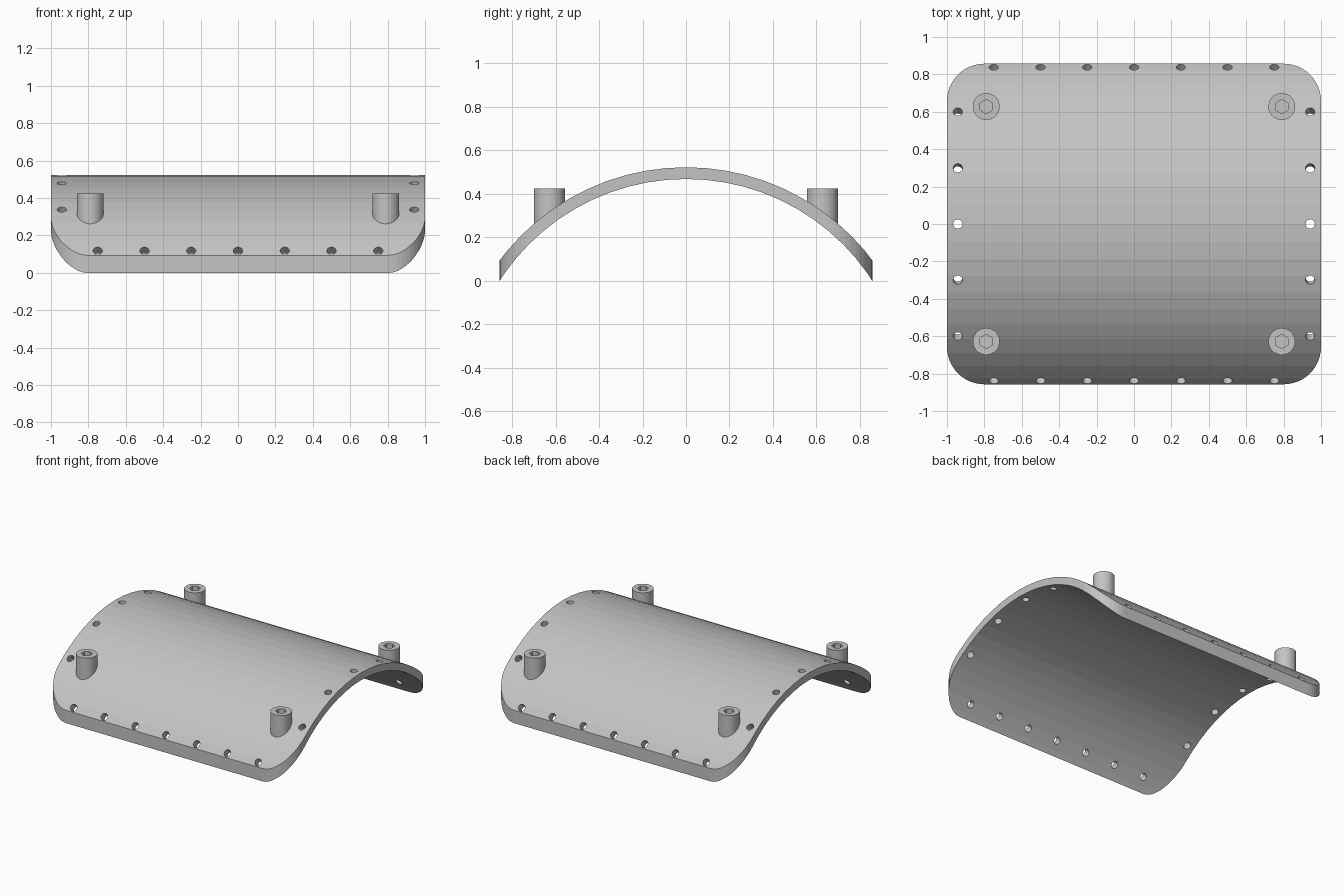
import bpy, bmesh, math
from mathutils import Matrix, Vector

cube = bpy.data.objects.get("Cube")
if cube:
    bpy.data.objects.remove(cube, do_unlink=True)

R_OUT, R_IN, AXIS_Z = 1.0735, 1.0195, -0.5515
HALF_X, HALF_Y, CORNER = 1.0, 0.857, 0.2

grey = bpy.data.materials.new("plain grey")
grey.use_nodes = True
colour = (0.55, 0.55, 0.55, 1)
grey.diffuse_color = colour
grey.node_tree.nodes["Principled BSDF"].inputs["Base Color"].default_value = colour


def make_object(name, bm):
    bmesh.ops.recalc_face_normals(bm, faces=bm.faces)
    mesh = bpy.data.meshes.new(name)
    bm.to_mesh(mesh)
    bm.free()
    mesh.materials.append(grey)
    obj = bpy.data.objects.new(name, mesh)
    bpy.context.collection.objects.link(obj)
    return obj


def prism(points, direction):
    bm = bmesh.new()
    face = bm.faces.new([bm.verts.new(p) for p in points])
    result = bmesh.ops.extrude_face_region(bm, geom=[face])
    moved = [v for v in result["geom"] if isinstance(v, bmesh.types.BMVert)]
    bmesh.ops.translate(bm, verts=moved, vec=direction)
    return bm


def apply_boolean(obj, cutter, operation):
    cutter.hide_render = True
    mod = obj.modifiers.new("cut", 'BOOLEAN')
    mod.operation, mod.object, mod.solver = operation, cutter, 'EXACT'
    graph = bpy.context.evaluated_depsgraph_get()
    mesh = bpy.data.meshes.new_from_object(obj.evaluated_get(graph))
    obj.modifiers.clear()
    obj.data = mesh
    bpy.data.objects.remove(cutter, do_unlink=True)


# Curved panel: an arched strip swept along x
def arc(radius, degrees):
    return [(-1.1, radius * math.sin(math.radians(a)),
             AXIS_Z + radius * math.cos(math.radians(a))) for a in degrees]


steps = range(-65, 66, 5)
panel = make_object("curved_panel", prism(
    arc(R_OUT, steps) + arc(R_IN, reversed(steps)), Vector((2.2, 0, 0))))

# Rounded rectangular outline trims the panel
outline = []
for quarter, (sx, sy) in enumerate([(1, 1), (-1, 1), (-1, -1), (1, -1)]):
    for i in range(13):
        a = math.pi / 2 * (quarter + i / 12)
        outline.append((sx * (HALF_X - CORNER) + CORNER * math.cos(a),
                        sy * (HALF_Y - CORNER) + CORNER * math.sin(a), -1))
apply_boolean(panel, make_object("outline_cutter", prism(outline, Vector((0, 0, 2)))), 'INTERSECT')

# Screw holes around the rim, drilled toward the arch axis
holes = [(x, a) for x in (-0.942, 0.942) for a in (-34, -16.2, 0, 16.2, 34)]
holes += [(i * 0.25, a) for i in range(-3, 4) for a in (-51.4, 51.4)]
drill = bmesh.new()
for x, angle in holes:
    place = (Matrix.Translation((x, 0, AXIS_Z))
             @ Matrix.Rotation(math.radians(-angle), 4, 'X')
             @ Matrix.Translation((0, 0, R_OUT - 0.02)))
    bmesh.ops.create_cone(drill, cap_ends=True, segments=16, radius1=0.025,
                          radius2=0.025, depth=0.24, matrix=place)
apply_boolean(panel, make_object("hole_cutter", drill), 'DIFFERENCE')


# Bosses: upright posts with a blind hexagonal socket, seated inside the panel
def boss(name, cx, cy):
    top, floor, radius, socket = 0.425, 0.348, 0.072, 0.038
    seat_radius = (R_OUT + R_IN) / 2
    bm = bmesh.new()

    def ring(count, r, z=None):
        verts = []
        for i in range(count):
            a = 2 * math.pi * i / count + math.pi / 2
            x, y = cx + r * math.cos(a), cy + r * math.sin(a)
            height = AXIS_Z + math.sqrt(seat_radius ** 2 - y * y) if z is None else z
            verts.append(bm.verts.new((x, y, height)))
        return verts

    def bridge(a, b):
        n, m = len(a), len(b)
        k = n // m
        for i in range(n):
            j = i // k
            if n == m:
                bm.faces.new((a[i], a[(i + 1) % n], b[(i + 1) % m], b[i]))
                continue
            bm.faces.new((a[i], a[(i + 1) % n], b[j]))
            if (i + 1) % k == 0:
                bm.faces.new((a[(i + 1) % n], b[(j + 1) % m], b[j]))

    base, rim = ring(30, radius), ring(30, radius, top)
    lip, bottom = ring(6, socket, top), ring(6, socket, floor)
    bridge(base, rim)
    bridge(rim, lip)
    bridge(lip, bottom)
    bm.faces.new(bottom)
    bm.faces.new(base)
    return make_object(name, bm)


for side, x in (("left", 0.79), ("right", -0.79)):
    for end, y in (("front", -0.628), ("back", 0.628)):
        boss(f"{end}_{side}_boss", x, y)
